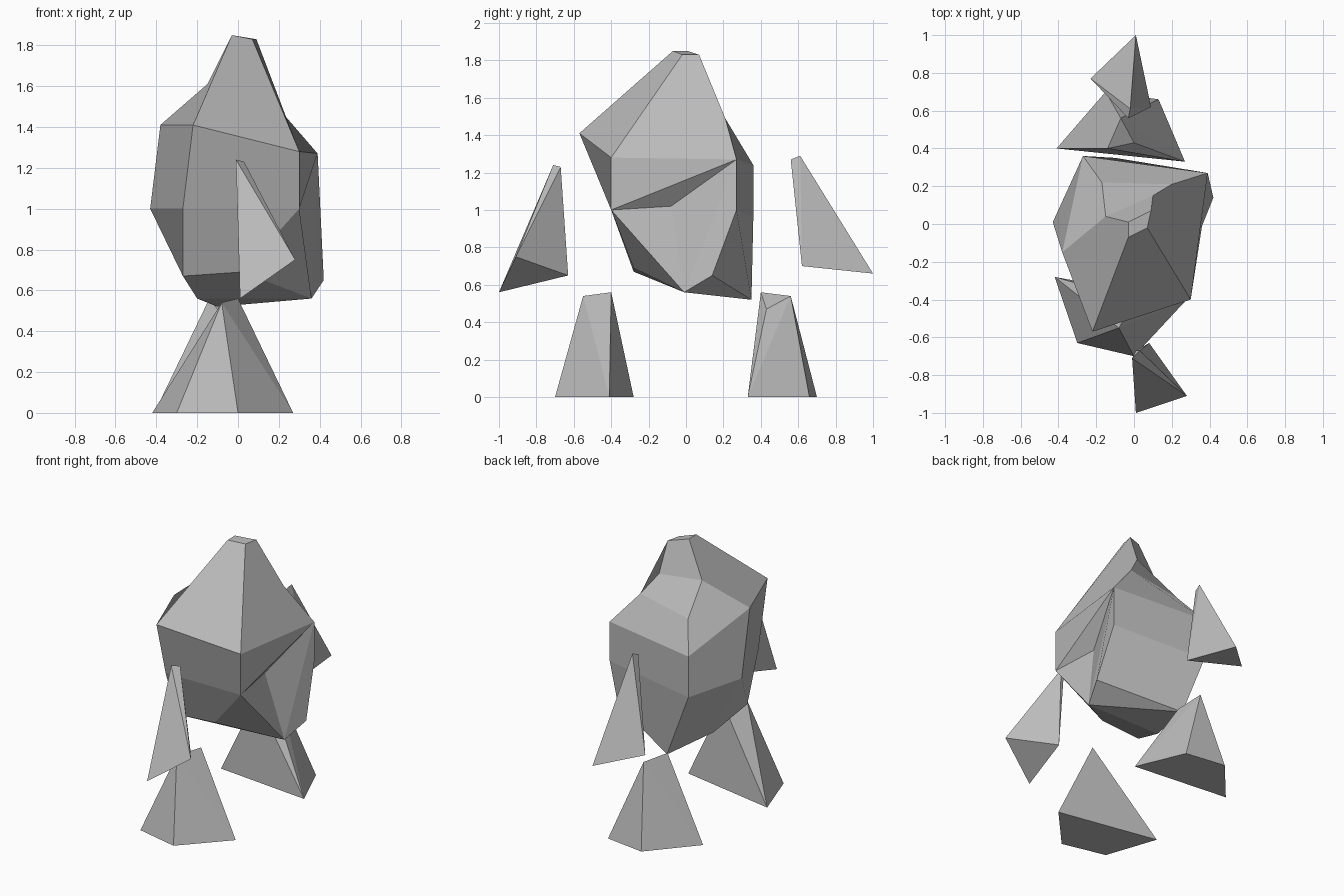
import bpy, bmesh

if "Cube" in bpy.data.objects:
    bpy.data.objects.remove(bpy.data.objects["Cube"])

stone = bpy.data.materials.new("stone grey")
stone.diffuse_color = (0.5, 0.5, 0.5, 1)
stone.use_nodes = True
stone.node_tree.nodes["Principled BSDF"].inputs["Base Color"].default_value = stone.diffuse_color


def finish(name, bm):
    bmesh.ops.recalc_face_normals(bm, faces=bm.faces)
    mesh = bpy.data.meshes.new(name)
    bm.to_mesh(mesh)
    bm.free()
    mesh.materials.append(stone)
    obj = bpy.data.objects.new(name, mesh)
    bpy.context.collection.objects.link(obj)


def shard(name, points):
    """Faceted limb: the hull around a base and a small tip."""
    bm = bmesh.new()
    for p in points:
        bm.verts.new(p)
    bmesh.ops.convex_hull(bm, input=bm.verts[:])
    finish(name, bm)


# Body: horizontal rings, running front-left, front-right, right-back, back, left
bm = bmesh.new()


def ring(*points):
    return [bm.verts.new(p) for p in points]


def face(*verts):
    bm.faces.new(verts)


crown = ring((-.03, -.07, 1.85), (.07, -.02, 1.83), (.09, .07, 1.83), (-.03, .01, 1.85))
upper = ring((-.22, -.57, 1.41), (.30, -.40, 1.28), (.39, .27, 1.27), (-.27, .36, 1.24), (-.38, -.15, 1.41))
waist = ring((-.27, -.40, 1.0), (.30, -.40, 1.0), (.39, .27, 1.0), (-.27, .36, .96), (-.43, .01, 1.0))
neck_r, neck_l = ring((.10, .15, 1.63), (-.15, .04, 1.61))
back_r, back_l = ring((.20, .21, 1.49), (-.17, .22, 1.42))
low_fl, low_f, low_r, low_rb, low_b, low_l = ring(
    (-.27, -.28, .67), (.02, -.28, .69), (.36, -.01, .56),
    (.42, .14, .65), (-.10, .35, .52), (-.20, -.01, .56))
dent, = ring((.26, -.08, 1.02))

# Head
c0, c1, c2, c3 = crown
u0, u1, u2, u3, u4 = upper
face(*crown)
face(c0, u0, u1, c1)
face(c1, u1, u2, back_r, neck_r, c2)
face(c2, neck_r, neck_l, c3)
face(c3, neck_l, u4, u0, c0)

# Sloping back
face(neck_r, back_r, back_l, neck_l)
face(back_r, u2, u3, back_l)
face(neck_l, back_l, u3, u4)

# Middle band, with a dented right side
w0, w1, w2, w3, w4 = waist
for i in (0, 2, 3, 4):
    j = (i + 1) % 5
    face(upper[i], waist[i], waist[j], upper[j])
face(u1, w1, u2)
face(u2, w1, dent)
face(u2, dent, low_r)
face(u2, low_r, low_rb, w2)
face(w1, low_f, low_r)
face(w1, low_r, dent)

# Lower band and underside
face(w0, low_fl, low_f, w1)
face(w2, low_rb, low_b, w3)
face(w3, low_b, low_l, w4)
face(w4, low_l, low_fl, w0)
face(low_fl, low_l, low_r, low_f)
face(low_l, low_b, low_r)
face(low_r, low_b, low_rb)
finish("body", bm)

# Floating limbs
shard("front_arm", [(.01, -1.0, .56), (.28, -.91, .75), (.08, -.63, .65),
                    (-.01, -.71, 1.24), (.03, -.67, 1.23), (.01, -.67, 1.18)])
shard("back_arm", [(.01, 1.0, .66), (-.23, .77, .71), (.09, .62, .70),
                   (-.03, .56, 1.27), (-.02, .61, 1.29)])
shard("front_leg", [(-.42, -.28, 0), (-.30, -.63, 0), (0, -.70, 0), (.27, -.41, 0),
                    (0, -.40, .56), (-.08, -.55, .54)])
shard("back_leg", [(-.41, .40, 0), (.27, .33, 0), (.13, .66, 0), (-.15, .70, 0),
                   (-.14, .40, .56), (-.07, .56, .54), (0, .43, .47)])
